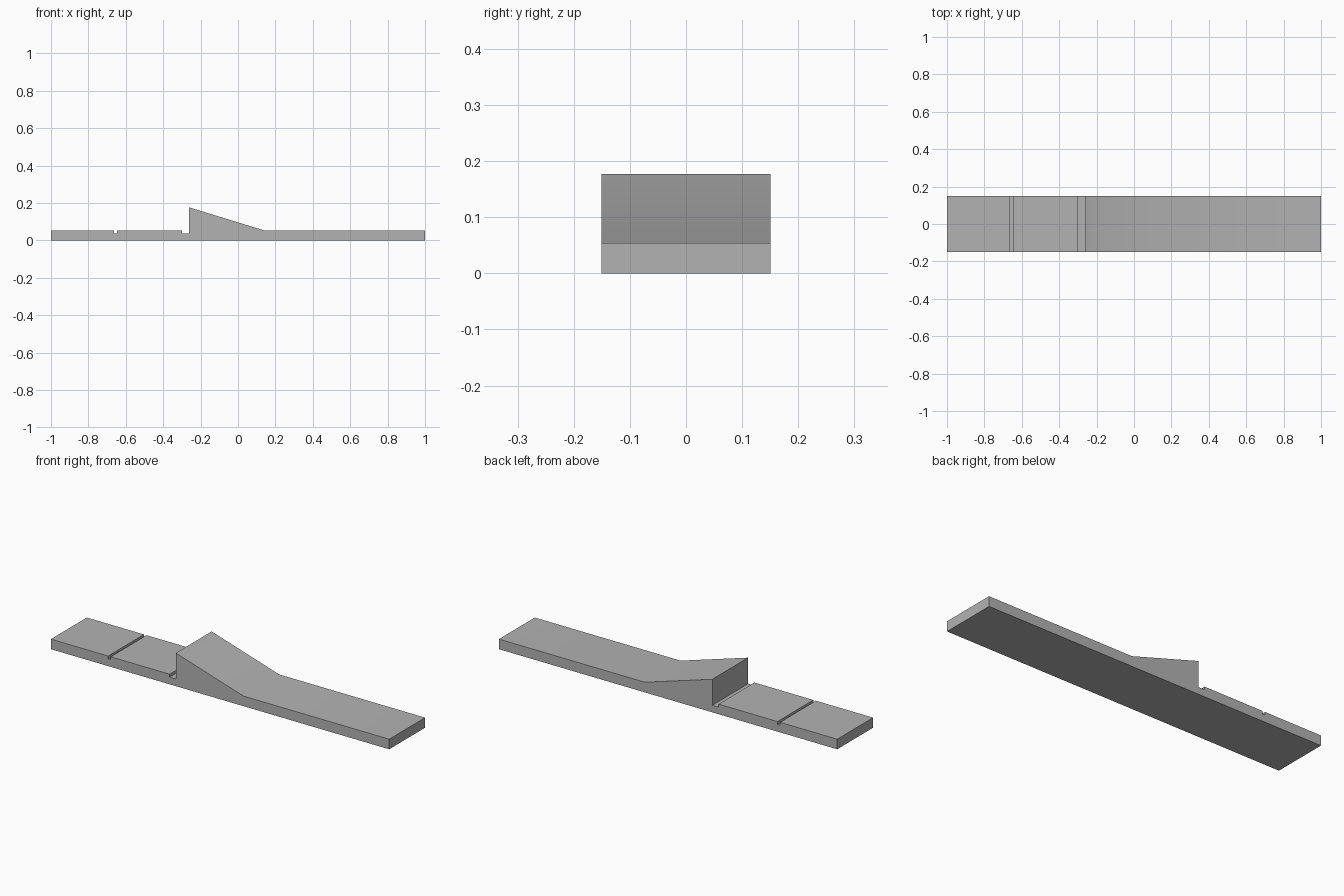
import bpy, bmesh, math

cube = bpy.data.objects.get("Cube")
if cube:
    bpy.data.objects.remove(cube, do_unlink=True)

HALF_WIDTH = 0.151
TOP, FLOOR, PEAK = 0.054, 0.038, 0.177   # deck, slot floor and ramp crest heights

grey = bpy.data.materials.new("plain grey")
grey.use_nodes = True
grey.diffuse_color = (0.45, 0.45, 0.45, 1)
grey.node_tree.nodes["Principled BSDF"].inputs["Base Color"].default_value = grey.diffuse_color


def slot(x0, x1, end_height):
    """Profile points of a crosswise slot, left to right."""
    return [(x0, TOP), (x0, FLOOR), (x1, FLOOR), (x1, end_height)]


# Side profile: flat deck, narrow groove, wide groove at the foot of the step, ramp
profile = [(-1, 0), (-1, TOP)]
profile += slot(-0.662, -0.647, TOP)
profile += slot(-0.299, -0.262, PEAK)
profile += [(0.139, TOP), (1, TOP), (1, 0)]

# Extrude the profile across the width
bm = bmesh.new()
side = bm.faces.new([bm.verts.new((x, -HALF_WIDTH, z)) for x, z in profile])
result = bmesh.ops.extrude_face_region(bm, geom=[side], use_keep_orig=True)
moved = [v for v in result["geom"] if isinstance(v, bmesh.types.BMVert)]
bmesh.ops.translate(bm, verts=moved, vec=(0, 2 * HALF_WIDTH, 0))
bmesh.ops.recalc_face_normals(bm, faces=bm.faces)

mesh = bpy.data.meshes.new("ramp_plate")
bm.to_mesh(mesh)
bm.free()
mesh.materials.append(grey)
plate = bpy.data.objects.new("ramp_plate", mesh)
bpy.context.collection.objects.link(plate)

# Soft blend where the ramp meets the deck, crisp edges elsewhere
bpy.ops.object.select_all(action="DESELECT")
plate.select_set(True)
bpy.context.view_layer.objects.active = plate
bpy.ops.object.shade_smooth_by_angle(angle=math.radians(30))
